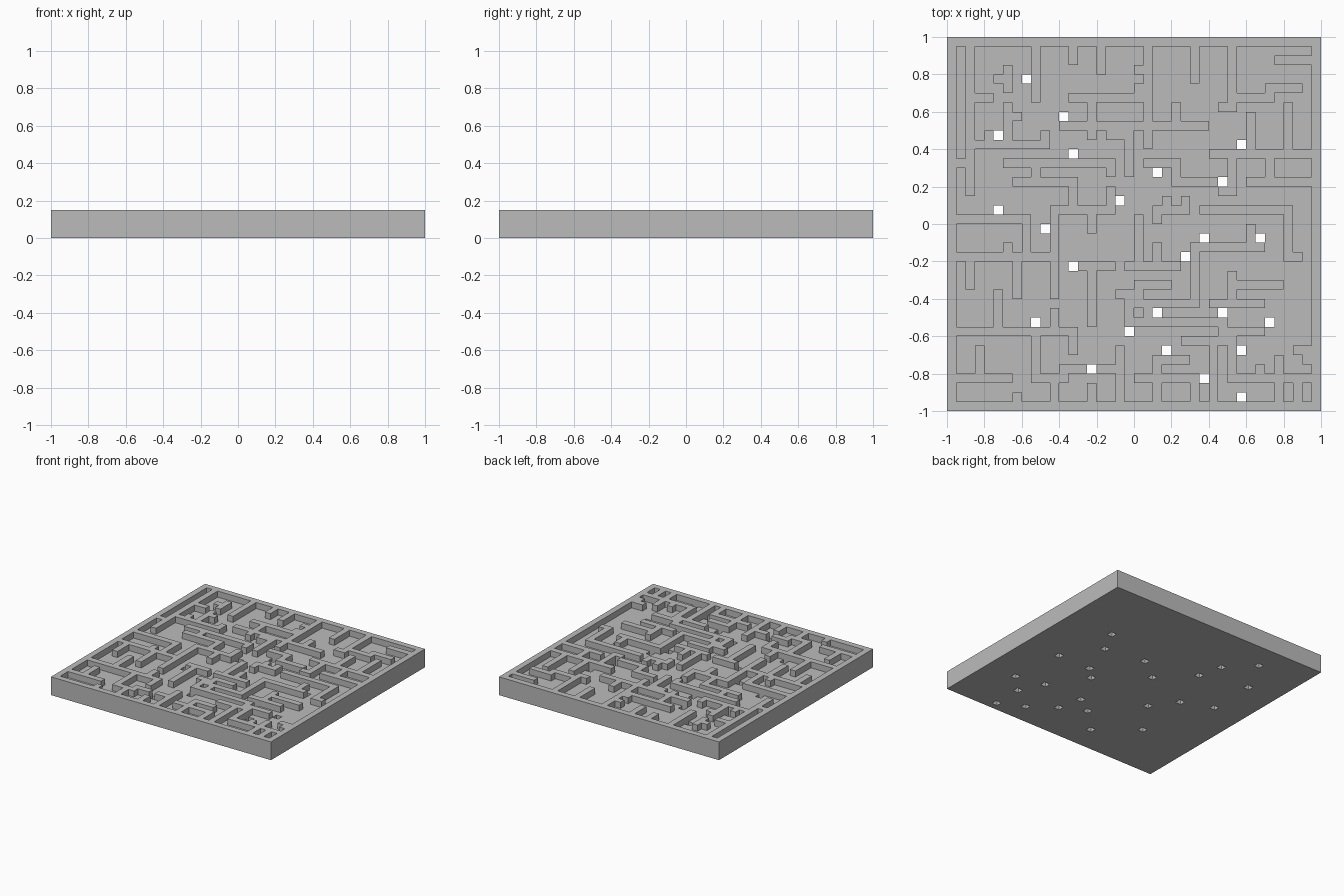
import bpy
import bmesh
from math import radians

cube = bpy.data.objects.get("Cube")
if cube:
    bpy.data.objects.remove(cube, do_unlink=True)

# The board is a square grid: columns run left to right, rows back to front
CELLS = 40
STEP = 2 / CELLS
WALL_TOP = 0.15
FLOOR_TOP = 0.10
walls = set()


def wall_across(row, first, last):
    walls.update((col, row) for col in range(first, last + 1))


def wall_down(col, first, last):
    walls.update((col, row) for row in range(first, last + 1))


def post(col, row):
    walls.add((col, row))


# Outer rim
for edge in (0, CELLS - 1):
    wall_across(edge, 0, CELLS - 1)
    wall_down(edge, 0, CELLS - 1)

# Stubs from the back rim
wall_down(2, 1, 8)
wall_down(9, 1, 6)
wall_down(13, 1, 2)
wall_down(16, 1, 3)
wall_down(21, 1, 11)
wall_down(26, 1, 4)
wall_down(30, 1, 7)
wall_across(6, 3, 4)
post(20, 3)
post(20, 5)
post(29, 7)

# Back left walls
wall_down(6, 3, 5)
post(5, 4)
wall_down(6, 7, 10)
post(7, 8)
post(4, 10)
post(10, 10)
wall_across(11, 2, 10)
wall_down(2, 9, 16)
post(1, 13)

# Back middle walls
wall_across(6, 13, 20)
wall_down(15, 7, 10)
wall_down(24, 7, 8)
wall_across(9, 12, 27)
wall_across(10, 17, 19)
wall_down(19, 11, 14)
wall_across(13, 6, 17)
post(9, 14)
post(17, 14)
wall_across(15, 7, 13)
wall_across(13, 21, 24)
post(24, 14)
wall_across(15, 24, 28)

# Back right walls
wall_across(2, 35, 38)
wall_across(5, 34, 37)
wall_across(6, 31, 34)
wall_down(32, 8, 11)
wall_down(36, 7, 11)
wall_across(12, 28, 38)
wall_down(30, 13, 16)
post(29, 16)
wall_down(34, 13, 14)
wall_across(15, 32, 38)

# Middle left walls
wall_across(19, 1, 8)
wall_down(8, 20, 22)
post(6, 22)
wall_across(23, 1, 11)
wall_down(2, 24, 26)
wall_down(7, 24, 27)
wall_down(11, 19, 27)

# Centre walls
wall_down(13, 16, 17)
wall_down(17, 16, 17)
wall_across(18, 11, 17)
wall_down(15, 19, 20)
wall_across(18, 22, 25)
post(23, 17)
post(25, 17)
post(22, 19)
wall_down(20, 19, 23)
wall_down(22, 22, 23)
wall_across(24, 19, 24)
wall_across(24, 14, 17)
wall_down(15, 25, 30)
wall_across(26, 20, 23)

# Middle right walls
wall_across(18, 27, 36)
wall_down(36, 19, 23)
post(37, 23)
wall_down(32, 20, 21)
wall_across(22, 26, 33)
wall_down(26, 23, 27)
wall_down(30, 25, 27)
wall_across(26, 31, 35)

# Front left walls
wall_down(5, 27, 30)
wall_across(31, 1, 13)
wall_down(11, 29, 30)
wall_down(13, 32, 33)
wall_down(9, 32, 35)
wall_down(3, 33, 35)
wall_across(36, 1, 6)
wall_across(36, 9, 12)
wall_across(35, 12, 14)
wall_across(35, 16, 18)

# Front middle walls
wall_across(27, 18, 20)
wall_down(19, 28, 30)
wall_across(28, 19, 26)
post(21, 29)
wall_across(30, 19, 29)
wall_across(32, 25, 30)
wall_across(34, 22, 25)
post(22, 35)
wall_across(36, 20, 26)

# Front right walls
wall_across(28, 28, 33)
wall_across(31, 29, 33)
wall_down(30, 33, 35)
post(33, 35)
wall_down(35, 34, 35)
wall_across(33, 37, 38)
post(38, 34)
wall_across(36, 30, 38)

# Stubs from the front rim
for stub in (11, 15, 22, 26, 35, 37):
    wall_down(stub, 37, 38)
wall_down(18, 33, 38)
wall_down(28, 33, 38)
post(7, 38)

# Square holes through the floor
holes = {
    (8, 4), (12, 8), (5, 10), (31, 11), (13, 12), (22, 14), (29, 15), (18, 17),
    (5, 18), (10, 20), (27, 21), (33, 21), (25, 23), (13, 24), (22, 29), (29, 29),
    (9, 30), (34, 30), (19, 31), (23, 33), (31, 33), (15, 35), (27, 36), (31, 38),
}


def height(col, row):
    inside = 0 <= col < CELLS and 0 <= row < CELLS
    if not inside or (col, row) in holes:
        return 0
    return WALL_TOP if (col, row) in walls else FLOOR_TOP


bm = bmesh.new()


def quad(*points):
    bm.faces.new([bm.verts.new(p) for p in points])


# Raise every square to its level and close the steps between levels
for row in range(CELLS):
    for col in range(CELLS):
        h = height(col, row)
        if h == 0:
            continue
        x0, y0 = -1 + col * STEP, 1 - (row + 1) * STEP
        x1, y1 = x0 + STEP, y0 + STEP
        corners = [(x0, y0), (x1, y0), (x1, y1), (x0, y1)]
        quad(*[(x, y, h) for x, y in corners])
        quad(*[(x, y, 0) for x, y in reversed(corners)])
        beside = [(col, row + 1), (col + 1, row), (col, row - 1), (col - 1, row)]
        for i, cell in enumerate(beside):
            low, a, b = height(*cell), corners[i], corners[i - 3]
            if low < h:
                quad((*a, low), (*b, low), (*b, h), (*a, h))

# Weld the squares and merge flat areas into clean faces
bmesh.ops.remove_doubles(bm, verts=bm.verts[:], dist=0.0001)
bmesh.ops.dissolve_limit(bm, angle_limit=radians(1), verts=bm.verts[:], edges=bm.edges[:])

mesh = bpy.data.meshes.new("maze_board")
bm.to_mesh(mesh)
bm.free()
board = bpy.data.objects.new("maze_board", mesh)
bpy.context.collection.objects.link(board)

# Plain grey finish
GREY = (0.5, 0.5, 0.5, 1)
grey = bpy.data.materials.new("plain_grey")
grey.use_nodes = True
grey.diffuse_color = GREY
grey.node_tree.nodes["Principled BSDF"].inputs["Base Color"].default_value = GREY
mesh.materials.append(grey)
